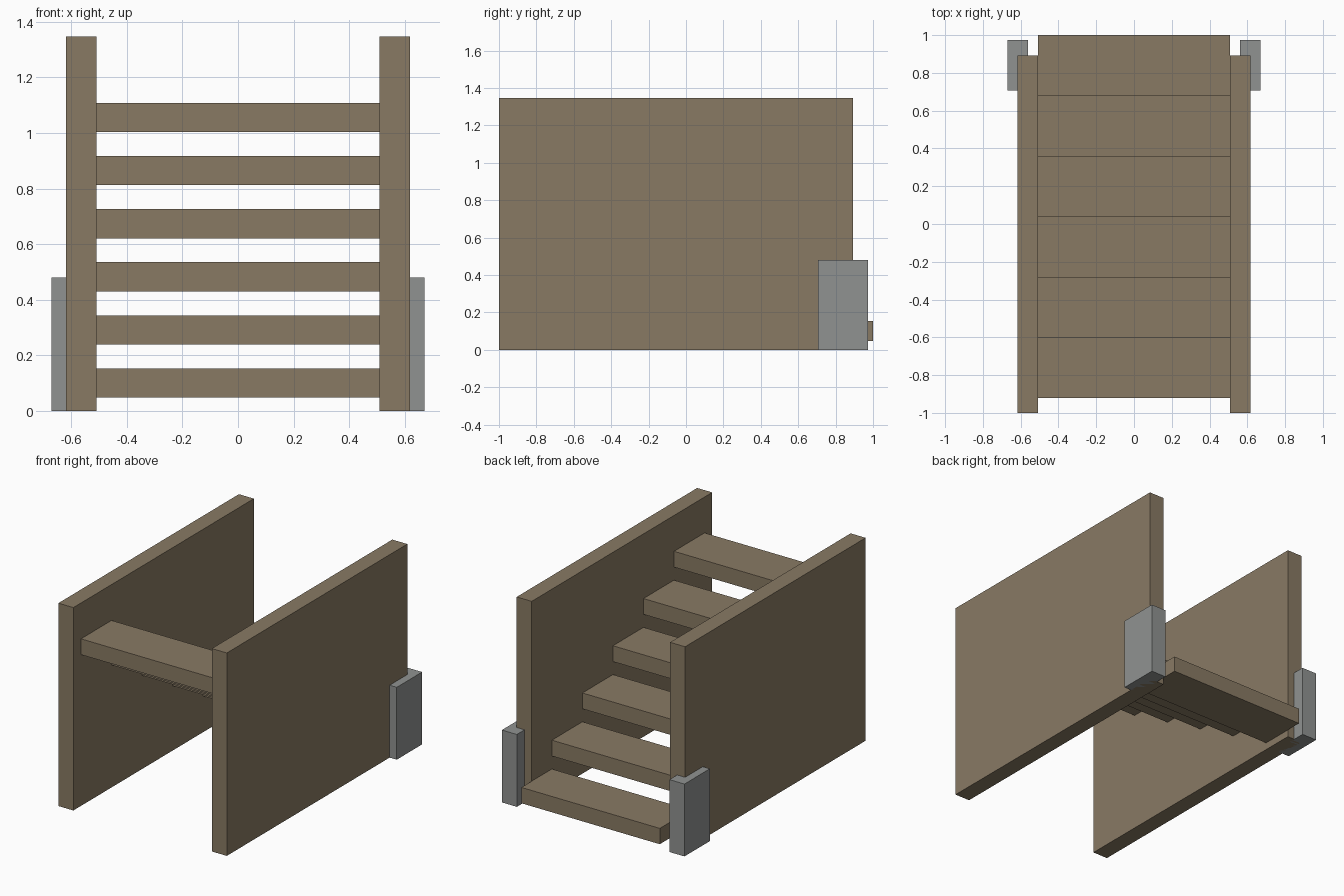
import bpy

if "Cube" in bpy.data.objects:
    bpy.data.objects.remove(bpy.data.objects["Cube"])


def material(name, rgb):
    m = bpy.data.materials.new(name)
    m.diffuse_color = (*rgb, 1)
    m.use_nodes = True
    m.node_tree.nodes["Principled BSDF"].inputs["Base Color"].default_value = m.diffuse_color
    return m


wood = material("brown wood", (0.25, 0.195, 0.127))
metal = material("grey metal", (0.28, 0.29, 0.285))


def box(name, lo, hi, mat):
    """Box between two opposite corners."""
    bpy.ops.mesh.primitive_cube_add(size=1, location=[(a + b) / 2 for a, b in zip(lo, hi)])
    ob = bpy.context.object
    ob.name = name
    ob.scale = [b - a for a, b in zip(lo, hi)]
    bpy.ops.object.transform_apply(location=False, rotation=False, scale=True)
    ob.data.materials.append(mat)


# Side walls and the short posts at their back ends
for side, s in (("left", -1), ("right", 1)):
    x0, x1 = sorted((0.508 * s, 0.618 * s))
    box(side + "_wall", (x0, -1, 0), (x1, 0.892, 1.346), wood)
    x0, x1 = sorted((0.56 * s, 0.67 * s))
    box(side + "_post", (x0, 0.707, 0), (x1, 0.973, 0.48), metal)

# Open treads, climbing from the back to the front
for i in range(6):
    back = 1 - 0.32 * i
    z = 0.048 + 0.191 * i
    box(f"tread_{i + 1}", (-0.508, back - 0.32, z), (0.508, back, z + 0.105), wood)
